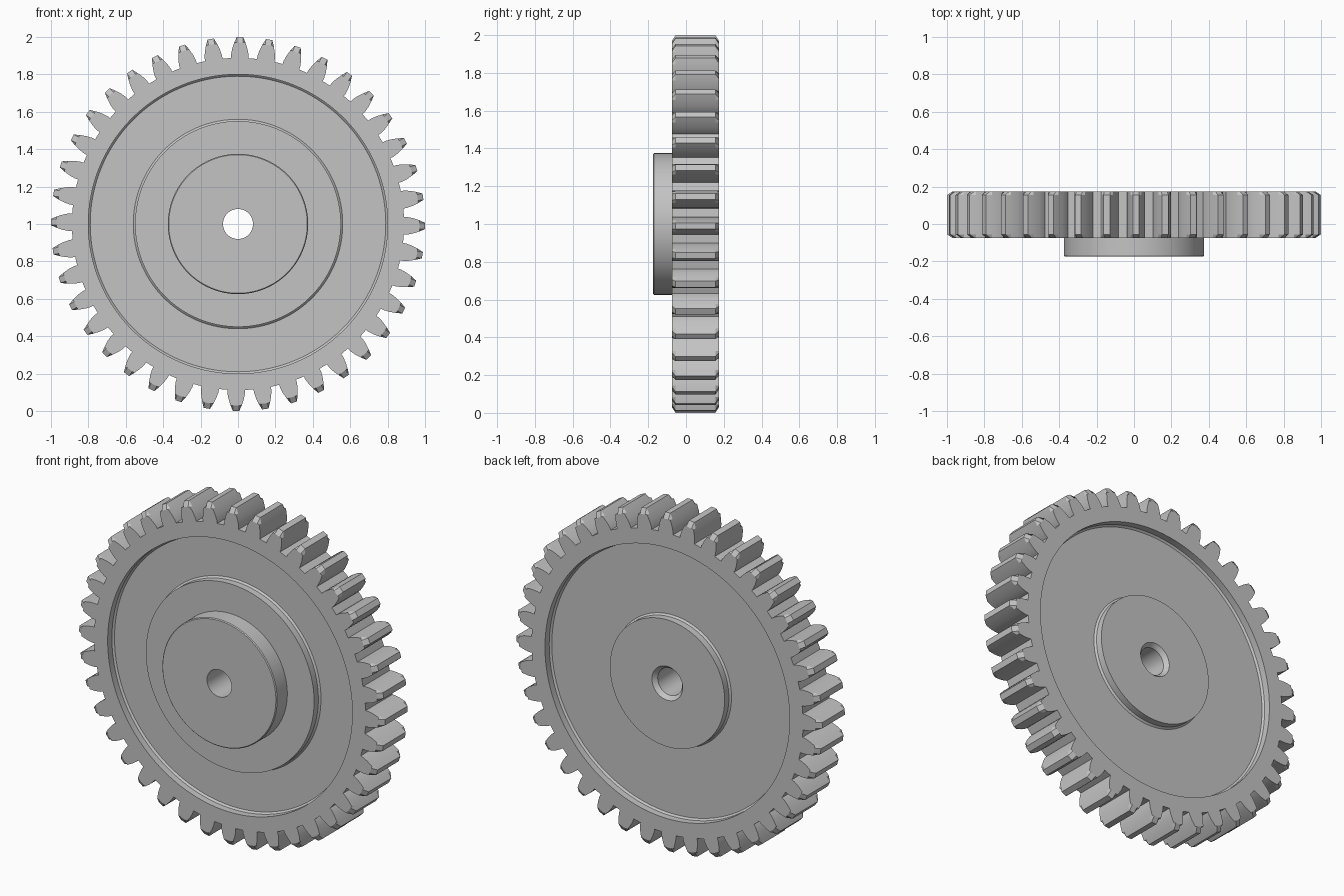
import bpy, bmesh, math

cube = bpy.data.objects.get("Cube")
if cube:
    bpy.data.objects.remove(cube, do_unlink=True)

TEETH = 40
TIP, ROOT, PITCH = 1.0, 0.888, 0.952
PRESSURE = math.radians(20)
BASE = PITCH * math.cos(PRESSURE)
FRONT, BACK, CHAMFER = -0.075, 0.175, 0.02

steel = bpy.data.materials.new("plain grey steel")
steel.use_nodes = True
grey = (0.55, 0.55, 0.55, 1)
steel.diffuse_color = grey
steel.node_tree.nodes["Principled BSDF"].inputs["Base Color"].default_value = grey


def half_angle(r):
    """Half the angular width of an involute tooth at radius r."""
    inv = lambda a: math.tan(a) - a
    if r <= BASE:
        return 0.053
    return math.pi / (2 * TEETH) + inv(PRESSURE) - inv(math.acos(BASE / r)) - 0.001


# Tooth outline as (angle, radius) columns around the wheel
flank = [ROOT, 0.905, 0.935, 0.97, TIP]
step = math.tau / TEETH
columns = []
for k in range(TEETH):
    mid = k * step - math.radians(0.6)
    columns += [(mid - half_angle(r), r) for r in flank]
    columns += [(mid + half_angle(r), r) for r in reversed(flank)]
    columns.append((mid + step / 2, ROOT))

# Closed section: hub, front recess, toothed rim, back recess, countersunk bore
# Radii above ROOT follow the tooth outline up to that limit
section = [
    (0.08, -0.175), (0.37, -0.175), (0.375, -0.17), (0.375, FRONT),
    (0.55, FRONT), (0.55, -0.035), (0.56, -0.025),
    (0.79, -0.025), (0.80, -0.035), (0.80, FRONT),
    (0.97, FRONT), (TIP, FRONT + CHAMFER), (TIP, BACK - CHAMFER), (0.97, BACK),
    (0.80, BACK), (0.80, 0.135), (0.79, 0.125),
    (0.385, 0.125), (0.375, 0.135), (0.375, BACK),
    (0.10, BACK), (0.08, 0.15),
]

bm = bmesh.new()
rings = []
for limit, y in section:
    ring = []
    for angle, outline in columns:
        r = min(limit, outline)
        ring.append(bm.verts.new((r * math.cos(angle), y, 1 + r * math.sin(angle))))
    rings.append(ring)

n = len(columns)
for i, ring in enumerate(rings):
    following = rings[(i + 1) % len(rings)]
    for j in range(n):
        k = (j + 1) % n
        bm.faces.new((ring[j], ring[k], following[k], following[j]))
bmesh.ops.recalc_face_normals(bm, faces=bm.faces)

mesh = bpy.data.meshes.new("gear_wheel")
bm.to_mesh(mesh)
bm.free()
mesh.materials.append(steel)
gear = bpy.data.objects.new("gear_wheel", mesh)
bpy.context.collection.objects.link(gear)

# Smooth round walls, crisp edges
bpy.ops.object.select_all(action='DESELECT')
gear.select_set(True)
bpy.context.view_layer.objects.active = gear
bpy.ops.object.shade_smooth_by_angle(angle=math.radians(30))
